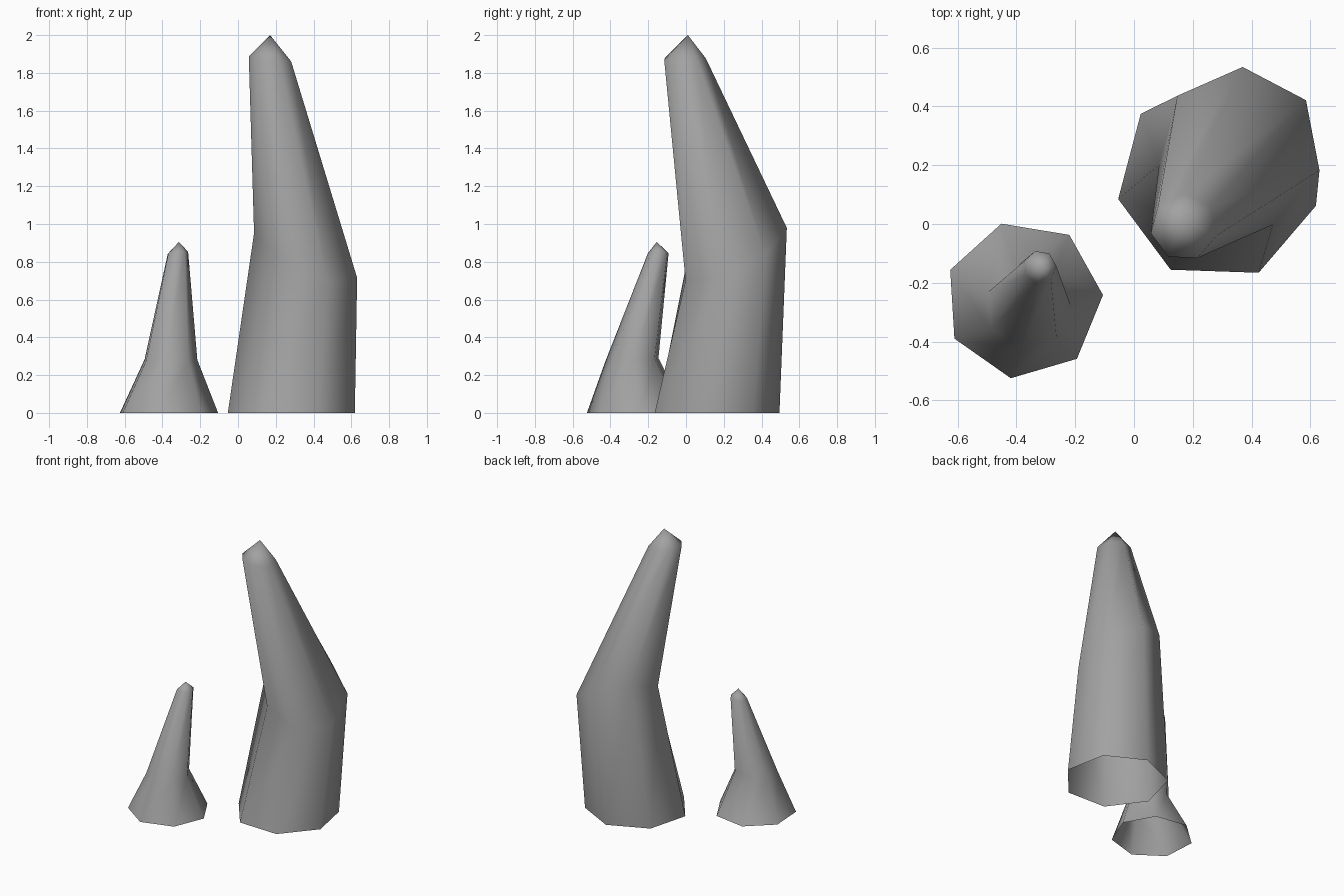
import bpy
import bmesh
from math import cos, sin, radians, tau

SIDES = 7

cube = bpy.data.objects.get("Cube")
if cube:
    bpy.data.objects.remove(cube, do_unlink=True)

# One grey stone colour
stone = bpy.data.materials.new("grey_stone")
stone.use_nodes = True
colour = (0.36, 0.36, 0.36, 1)
stone.diffuse_color = colour
stone.node_tree.nodes["Principled BSDF"].inputs["Base Color"].default_value = colour


def stalagmite(name, turn, rings, tip):
    """Loft tilted rings (centre, radius, slope in x, slope in y) up to a tip."""
    bm = bmesh.new()
    loops = []
    for (x, y, z), radius, slope_x, slope_y in rings:
        loop = []
        for i in range(SIDES):
            angle = radians(turn) + tau * i / SIDES
            dx, dy = radius * cos(angle), radius * sin(angle)
            loop.append(bm.verts.new((x + dx, y + dy, z + slope_x * dx + slope_y * dy)))
        loops.append(loop)
    top = bm.verts.new(tip)
    for i in range(SIDES):
        j = (i + 1) % SIDES
        for low, high in zip(loops, loops[1:]):
            bm.faces.new((low[i], low[j], high[j], high[i]))
        bm.faces.new((loops[-1][i], loops[-1][j], top))
    for face in bm.faces:
        face.smooth = True
    mesh = bpy.data.meshes.new(name)
    bm.to_mesh(mesh)
    bm.free()
    mesh.materials.append(stone)
    obj = bpy.data.objects.new(name, mesh)
    bpy.context.collection.objects.link(obj)
    return obj


# Tall bent spike: open base, tilted bend, narrow neck, blunt tip
stalagmite("tall_stalagmite", 36.6, [
    ((0.285, 0.15, 0), 0.345, 0, 0),
    ((0.36, 0.254, 0.86), 0.28, -0.42, 0.44),
    ((0.17, -0.01, 1.875), 0.115, -0.12, 0.02),
], (0.17, 0.01, 2))

# Short spike with a flared foot
stalagmite("short_stalagmite", 3.5, [
    ((-0.375, -0.258, 0), 0.27, 0, 0),
    ((-0.36, -0.285, 0.28), 0.145, 0, 0.07),
    ((-0.32, -0.146, 0.847), 0.056, 0.1, 0),
], (-0.313, -0.155, 0.905))
